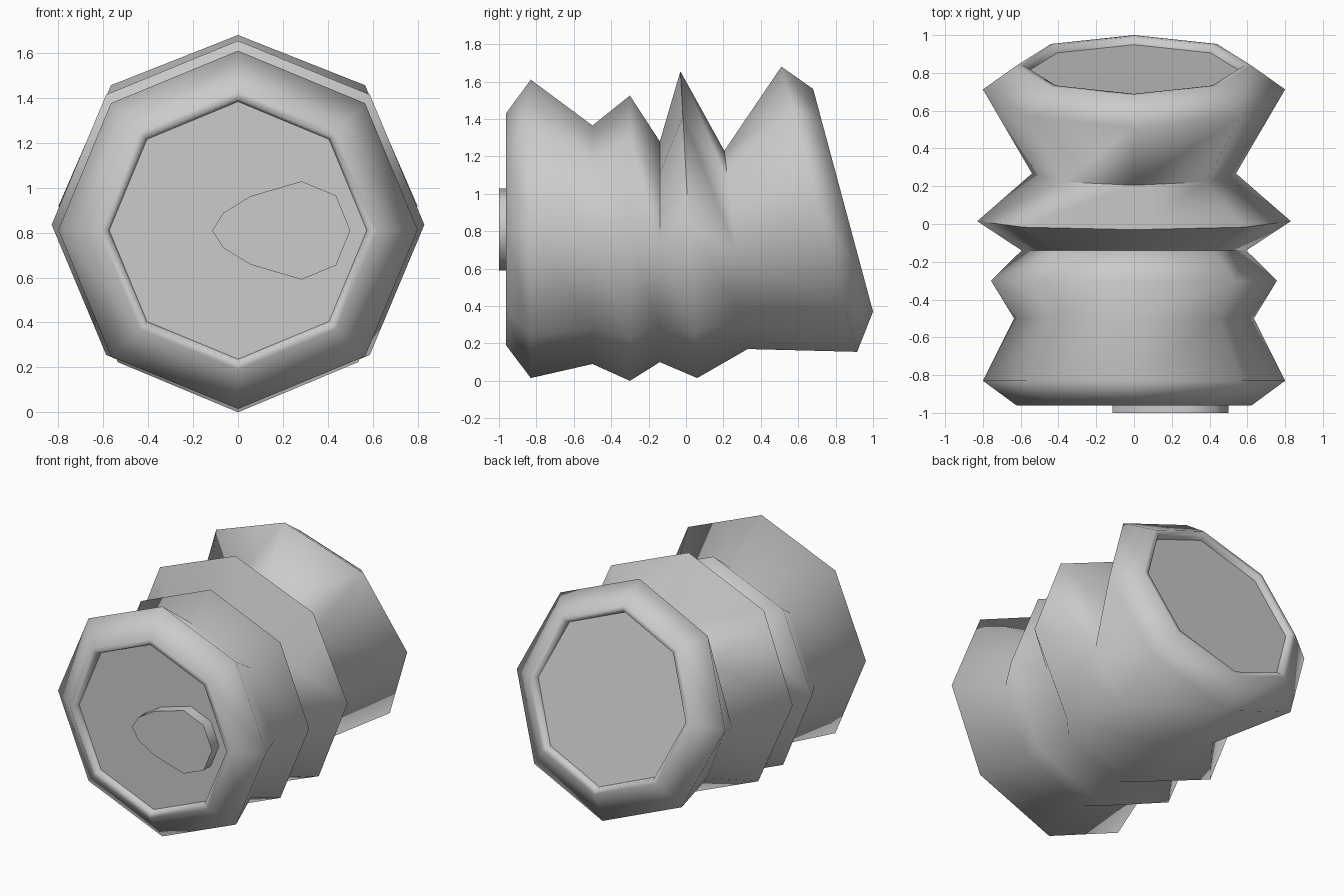
import bpy, bmesh, math
from mathutils import Vector

if "Cube" in bpy.data.objects:
    bpy.data.objects.remove(bpy.data.objects["Cube"])

# Each section: top (y, z), bottom (y, z), half width
SECTIONS = [
    ((-0.962, 1.43), (-0.962, 0.19), 0.62),
    ((-0.83, 1.61), (-0.83, 0.015), 0.80),
    ((-0.50, 1.365), (-0.50, 0.09), 0.635),
    ((-0.30, 1.525), (-0.30, 0.0), 0.757),
    ((-0.14, 1.28), (-0.14, 0.10), 0.595),
    ((-0.03, 1.655), (0.06, 0.015), 0.83),
    ((0.205, 1.23), (0.33, 0.17), 0.54),
    ((0.51, 1.68), (0.915, 0.155), 0.80),
    ((0.68, 1.56), (1.0, 0.37), 0.62),
]


def octagon(top, bottom, half):
    t, b = Vector((0, *top)), Vector((0, *bottom))
    mid, up = (t + b) / 2, (t - b) / 2
    return [mid + up * math.cos(k * math.pi / 4)
            + Vector((half * math.sin(k * math.pi / 4), 0, 0)) for k in range(8)]


def inset(ring, scale, offset):
    mid = sum(ring, Vector()) / len(ring)
    return [mid + (p - mid) * scale + offset for p in ring]


def make(name, rings, caps=False, angle=None):
    bm = bmesh.new()
    loops = [[bm.verts.new(p) for p in r] for r in rings]
    for a, b in zip(loops, loops[1:]):
        for k in range(len(a)):
            j = (k + 1) % len(a)
            bm.faces.new((a[k], a[j], b[j], b[k]))
    if caps:
        bm.faces.new(loops[0])
        if len(loops) > 1:
            bm.faces.new(loops[-1][::-1])
    bmesh.ops.recalc_face_normals(bm, faces=bm.faces)
    me = bpy.data.meshes.new(name)
    bm.to_mesh(me)
    bm.free()
    ob = bpy.data.objects.new(name, me)
    bpy.context.collection.objects.link(ob)
    if angle:
        bpy.context.view_layer.objects.active = ob
        ob.select_set(True)
        bpy.ops.object.shade_smooth_by_angle(angle=math.radians(angle))
        ob.select_set(False)
    return ob


# Bellows tube with a recessed lip at both ends
rings = [octagon(*s) for s in SECTIONS]
front_in = Vector((0, 0.04, 0))
back_in = Vector((0, -0.965, -0.26)) * 0.04
front_disc = inset(rings[0], 0.925, front_in)
back_disc = inset(rings[-1], 0.925, back_in)
zero = Vector()
make("bellows_tube",
     [front_disc, inset(rings[0], 0.945, zero)] + rings
     + [inset(rings[-1], 0.945, zero), back_disc], angle=110)

# End discs
make("front_disc", [front_disc], caps=True)
back = make("back_disc", [back_disc], caps=True)
back.data.flip_normals()
if back.data.polygons[0].normal.y < 0:
    back.data.flip_normals()
fd = bpy.data.objects["front_disc"]
if fd.data.polygons[0].normal.y > 0:
    fd.data.flip_normals()

# Raised teardrop pad on the front disc
half = [(-0.115, 0), (-0.065, 0.078), (0.055, 0.152), (0.283, 0.219), (0.437, 0.155), (0.5, 0)]
outline = half + [(x, -z) for x, z in half[-2:0:-1]]
make("front_teardrop_pad",
     [[Vector((x, y, 0.81 + z)) for x, z in outline] for y in (-0.90, -1.0)],
     caps=True, angle=50)
